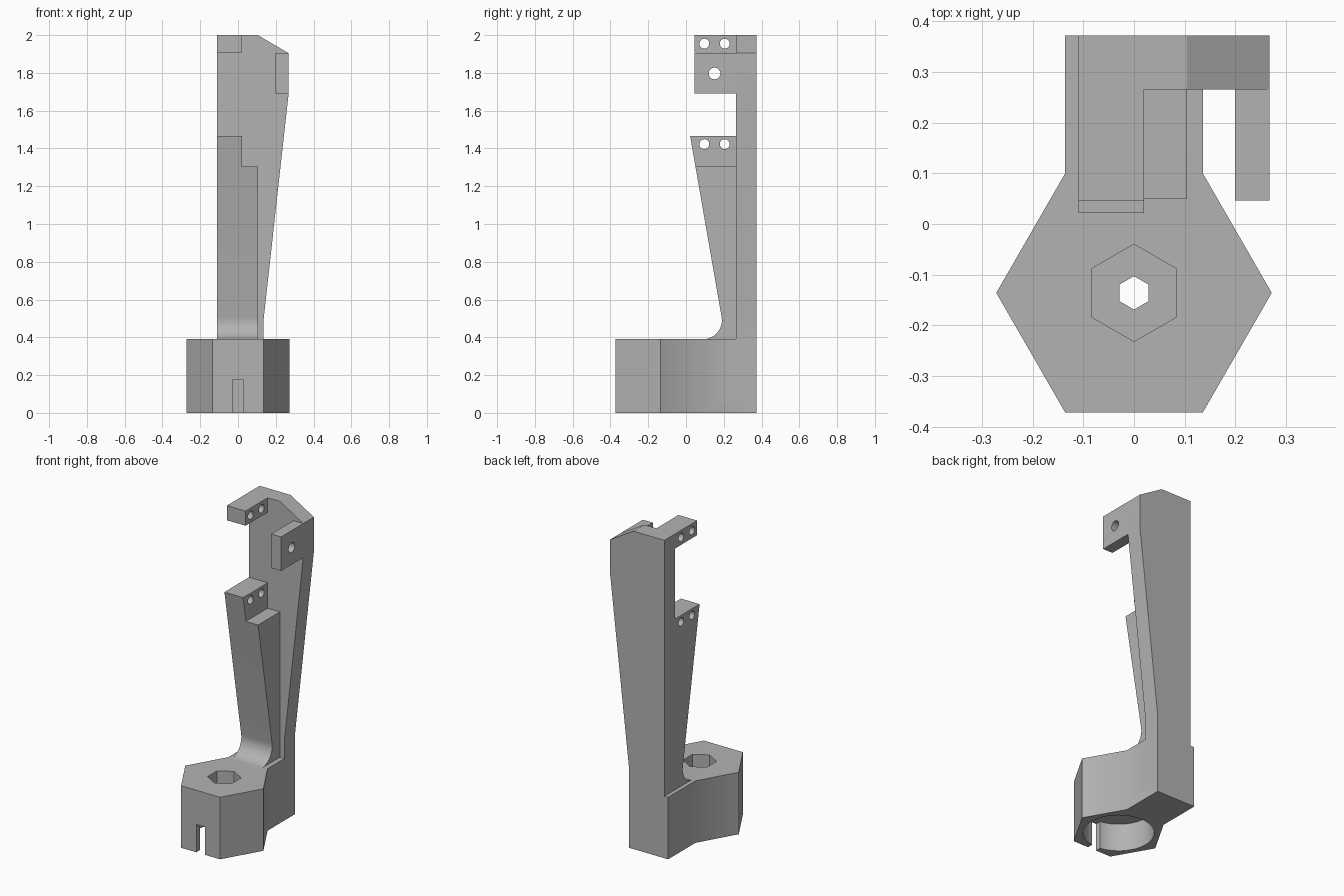
import bpy
import bmesh
from math import sin, cos, pi, radians
from mathutils import Vector

old = bpy.data.objects.get("Cube")
if old:
    bpy.data.objects.remove(old, do_unlink=True)

grey = bpy.data.materials.new("light grey")
grey.use_nodes = True
grey.diffuse_color = (0.45, 0.45, 0.45, 1)
grey.node_tree.nodes["Principled BSDF"].inputs["Base Color"].default_value = (0.45, 0.45, 0.45, 1)


def prism(name, outline, axis, lo, hi):
    """Extrude a 2D outline along an axis: x uses (y, z), y uses (x, z), z uses (x, y)."""
    place = {"x": lambda a, b, t: (t, a, b),
             "y": lambda a, b, t: (a, t, b),
             "z": lambda a, b, t: (a, b, t)}[axis]
    bm = bmesh.new()
    face = bm.faces.new([bm.verts.new(place(a, b, lo)) for a, b in outline])
    new = bmesh.ops.extrude_face_region(bm, geom=[face])["geom"]
    shift = Vector(place(0, 0, hi - lo))
    bmesh.ops.translate(bm, vec=shift, verts=[v for v in new if isinstance(v, bmesh.types.BMVert)])
    bmesh.ops.recalc_face_normals(bm, faces=bm.faces)
    mesh = bpy.data.meshes.new(name)
    bm.to_mesh(mesh)
    bm.free()
    mesh.materials.append(grey)
    obj = bpy.data.objects.new(name, mesh)
    bpy.context.collection.objects.link(obj)
    return obj


def ring(a, b, radius, sides, start=0.0):
    return [(a + radius * cos(start + 2 * pi * i / sides),
             b + radius * sin(start + 2 * pi * i / sides)) for i in range(sides)]


def rect(a0, a1, b0, b1):
    return [(a0, b0), (a1, b0), (a1, b1), (a0, b1)]


def combine(body, tool, operation):
    mod = body.modifiers.new(tool.name, "BOOLEAN")
    mod.operation = operation
    mod.solver = "EXACT"
    mod.object = tool
    bpy.context.view_layer.objects.active = body
    bpy.ops.object.modifier_apply(modifier=mod.name)
    bpy.data.objects.remove(tool, do_unlink=True)


HUB_Y = -0.136      # centre of the hexagonal socket
BASE_TOP = 0.39
LEFT = -0.11        # flat side of the arm
FRONT = 0.266       # front face of the upright
BACK = 0.372
SIDE = 0.268        # widest side of the arm

# Base: hexagonal socket with a block behind it
base_outline = [(-0.136, BACK), (-0.136, 0.1), (-0.272, HUB_Y), (-0.136, -BACK),
                (0.136, -BACK), (0.272, HUB_Y), (0.136, 0.1), (0.136, BACK)]
bracket = prism("bracket_arm", base_outline, "z", 0, BASE_TOP)

# Upright that widens towards a chamfered top
upright = [(LEFT, 0.1), (0.136, 0.1), (0.136, 0.5), (SIDE, 1.69),
           (SIDE, 1.904), (0.105, 2), (LEFT, 2)]
combine(bracket, prism("upright", upright, "y", FRONT, BACK), "UNION")


# Leaning rib with a rounded foot, in a wide lower and a narrow upper step
def rib_outline(top):
    arc = [radians(-90 + 100 * i / 12) for i in range(13)]
    foot = [(0.09 + 0.1 * cos(t), 0.49 + 0.1 * sin(t)) for t in arc]
    y, z = foot[-1]
    lean = (0.022 - y) / (1.465 - z)
    return [(0.32, 0.3), (0.09, 0.3)] + foot + [(y + lean * (top - z), top), (0.32, top)]


combine(bracket, prism("rib_lower", rib_outline(1.305), "x", LEFT, 0.105), "UNION")
combine(bracket, prism("rib_upper", rib_outline(1.465), "x", LEFT, 0.02), "UNION")

# Mounting tabs
combine(bracket, prism("top_tab", rect(0.046, 0.32, 1.908, 2), "x", LEFT, 0.02), "UNION")
combine(bracket, prism("side_tab", rect(0.046, 0.32, 1.69, 1.904), "x", 0.199, SIDE), "UNION")

# Screw holes through the tabs and the rib
for y in (0.097, 0.205):
    for z in (1.423, 1.955):
        combine(bracket, prism("screw_hole", ring(y, z, 0.026, 24), "x", -0.2, 0.1), "DIFFERENCE")
combine(bracket, prism("side_hole", ring(0.151, 1.797, 0.031, 24), "x", 0.15, 0.35), "DIFFERENCE")

# Socket: round bore below, nut pocket above, small hole between, slot in front
cutters = [
    prism("bore", ring(0, HUB_Y, 0.203, 64), "z", -0.1, 0.175),
    prism("nut_pocket", ring(0, HUB_Y, 0.096, 6, pi / 2), "z", 0.27, 0.5),
    prism("bolt_hole", ring(0, HUB_Y, 0.033, 6, pi / 2), "z", 0.1, 0.35),
    prism("front_slot", rect(-0.03, 0.03, -0.1, 0.175), "y", -0.5, HUB_Y),
]
for cutter in cutters:
    combine(bracket, cutter, "DIFFERENCE")

# Smooth the curved walls, keep edges crisp
bpy.ops.object.select_all(action="DESELECT")
bracket.select_set(True)
bpy.context.view_layer.objects.active = bracket
bpy.ops.object.shade_smooth_by_angle(angle=radians(30.3))
